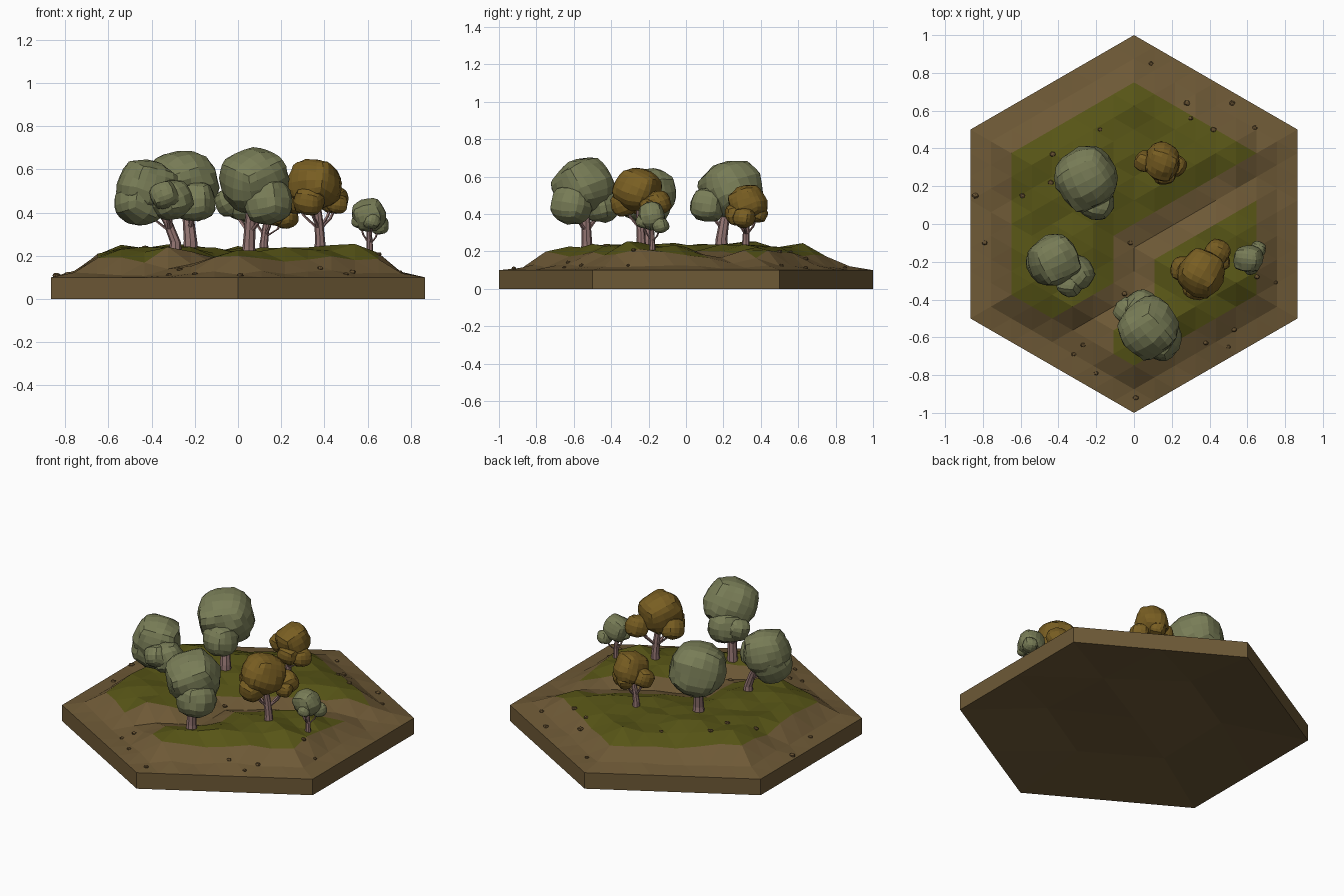
import bpy, bmesh, math, random
from mathutils import Vector, Euler, noise
from mathutils.bvhtree import BVHTree

if "Cube" in bpy.data.objects:
    bpy.data.objects.remove(bpy.data.objects["Cube"])

random.seed(4)

def material(name, rgb):
    m = bpy.data.materials.new(name)
    m.diffuse_color = (*rgb, 1)
    m.use_nodes = True
    m.node_tree.nodes["Principled BSDF"].inputs["Base Color"].default_value = m.diffuse_color
    return m

DIRT = material("dirt", (0.155, 0.10, 0.037))
GRASS = material("grass", (0.095, 0.09, 0.008))
GREEN = material("green_leaves", (0.19, 0.205, 0.095))
BROWN = material("autumn_leaves", (0.19, 0.112, 0.016))
BARK = material("bark", (0.30, 0.18, 0.17))
STONE = material("stone", (0.13, 0.08, 0.03))

def finish(bm, name, *mats):
    bmesh.ops.recalc_face_normals(bm, faces=bm.faces)
    me = bpy.data.meshes.new(name)
    bm.to_mesh(me)
    bm.free()
    for m in mats:
        me.materials.append(m)
    ob = bpy.data.objects.new(name, me)
    bpy.context.collection.objects.link(ob)
    return ob

# --- hexagonal tile with a grassy mound and a sunken dirt path ---
PATH = [(0.95, 0.40), (0.38, 0.11), (0.0, -0.11), (0.0, -0.36), (-0.22, -0.55), (-0.5, -0.71)]
N = 8

def hex_dist(x, y):
    return max(abs(x), abs(x * 0.5 + y * 0.866), abs(x * 0.5 - y * 0.866)) / 0.866

def path_dist(x, y):
    p, best = Vector((x, y)), 9
    for a, b in zip(PATH, PATH[1:]):
        a, b = Vector(a), Vector(b)
        t = max(0, min(1, (p - a).dot(b - a) / (b - a).length_squared))
        best = min(best, (p - a.lerp(b, t)).length)
    return best

def lerp_table(d, table):
    for (d0, z0), (d1, z1) in zip(table, table[1:]):
        if d <= d1:
            return z0 + (z1 - z0) * (d - d0) / (d1 - d0)
    return table[-1][1]

MOUND = [(0, 0.225), (0.5, 0.23), (0.63, 0.23), (0.75, 0.19), (0.875, 0.122), (1, 0.1)]

def height(x, y):
    d = hex_dist(x, y)
    z = lerp_table(d, MOUND)
    rough = max(0, min(1, (1 - d) * 4))
    z += rough * (0.02 * noise.noise(Vector((x * 4 + 3.3, y * 4 + 1.7, 0.4))) + random.uniform(-0.016, 0.016))
    sunk = lerp_table(path_dist(x, y), [(0, 1), (0.05, 1), (0.15, 0), (9, 0)])
    return max(0.1, z - (z - 0.1) * 0.5 * sunk)

def underside(x, y):
    """Slightly hollow, uneven bottom that meets the ground at its rim."""
    return 0 if hex_dist(x, y) > 0.99 else 0.05 + random.uniform(-0.02, 0.02)

def hex_sheet(bm, n, z_of):
    """Triangular lattice filling the hexagon; returns its faces."""
    grid, faces = {}, []
    for q in range(-n, n + 1):
        for r in range(-n, n + 1):
            if abs(q + r) <= n:
                x, y = q * 0.8660254 / n, (r + q / 2) / n
                grid[q, r] = bm.verts.new((x, y, z_of(x, y)))
    for q in range(-n - 1, n + 1):
        for r in range(-n - 1, n + 1):
            for tri in (((q, r), (q + 1, r), (q, r + 1)), ((q + 1, r), (q + 1, r + 1), (q, r + 1))):
                if all(k in grid for k in tri):
                    faces.append(bm.faces.new([grid[k] for k in tri]))
    return faces

bm = bmesh.new()
for f in hex_sheet(bm, N, height):
    c = f.calc_center_median()
    f.material_index = int(hex_dist(c.x, c.y) < 0.75 and path_dist(c.x, c.y) > 0.115)
ground = BVHTree.FromBMesh(bm)

# skirt, then underside as its own sheet
rim = [e for e in bm.edges if e.is_boundary]
for v in bmesh.ops.extrude_edge_only(bm, edges=rim)["geom"]:
    if isinstance(v, bmesh.types.BMVert):
        v.co.z = 0
for f in bm.faces:
    if f.calc_center_median().z < 0.09:
        f.material_index = 0
finish(bm, "terrain_tile", DIRT, GRASS)
bm = bmesh.new()
hex_sheet(bm, 2, underside)
bmesh.ops.reverse_faces(bm, faces=bm.faces[:])
under = finish(bm, "tile_underside", DIRT)
if under.data.polygons[0].normal.z > 0:
    under.data.flip_normals()

def ground_z(x, y):
    return ground.ray_cast(Vector((x, y, 2)), Vector((0, 0, -1)))[0].z

# --- tree helpers ---
def blob(bm, centre, size, cuts):
    """Chunky rounded cube, turned and uneven."""
    tmp = bmesh.new()
    bmesh.ops.create_cube(tmp, size=2)
    bmesh.ops.subdivide_edges(tmp, edges=tmp.edges[:], cuts=cuts, use_grid_fill=True)
    rot = Euler([random.uniform(-0.4, 0.4), random.uniform(-0.4, 0.4), random.uniform(0, 1.5)]).to_matrix()
    seed = Vector((random.random() * 9, 0, 0))
    remap = {}
    for v in tmp.verts:
        p = v.co.normalized().lerp(v.co * 0.8, 0.16)
        p = rot @ p * (1 + 0.10 * noise.noise(p * 1.8 + seed) + random.uniform(-0.02, 0.02))
        remap[v] = bm.verts.new(Vector(centre) + Vector(p[i] * size[i] for i in range(3)))
    for f in tmp.faces:
        bm.faces.new([remap[v] for v in f.verts])
    tmp.free()

def tube(bm, pts, radii, sides):
    """Tapered faceted limb with level rings."""
    rings = []
    for p, r in zip(pts, radii):
        rings.append([bm.verts.new((p[0] + r * math.cos(i * math.tau / sides),
                                    p[1] + r * math.sin(i * math.tau / sides), p[2]))
                      for i in range(sides)])
    for a, b in zip(rings, rings[1:]):
        for i in range(sides):
            j = (i + 1) % sides
            bm.faces.new((a[i], a[j], b[j], b[i]))
    bm.faces.new(rings[0])
    bm.faces.new(rings[-1])

def tree(name, base, crown, size, lobes, leaves):
    s = size[2] / 0.16
    foot = Vector((*base, ground_z(*base) - 0.02))
    top = Vector(crown)
    bm = bmesh.new()
    knee = foot.lerp(top, 0.25)
    knee.z = foot.lerp(top, 0.45).z
    tube(bm, [foot, foot + Vector((0, 0, 0.05)), knee, top],
         [0.036 * s, 0.031 * s, 0.027 * s, 0.02 * s], 8)
    for x, y, z, _ in lobes:
        start = foot.lerp(knee, 0.7)
        end = Vector((x, y, z))
        bend = start.lerp(end, 0.6) + Vector((0, 0, -0.02))
        tube(bm, [start, bend, end], [0.014 * s, 0.011 * s, 0.006 * s], 5)
    finish(bm, name + "_trunk", BARK)
    bm = bmesh.new()
    blob(bm, crown, size, 4)
    for x, y, z, r in lobes:
        blob(bm, (x, y, z), (r, r, r * 0.95), 3)
    finish(bm, name + "_crown", leaves)

# --- trees: base, crown centre, crown radii, side lobes ---
tree("back_green_tree", (-0.22, 0.19), (-0.255, 0.245, 0.53), (0.165, 0.17, 0.16),
     [(-0.20, 0.115, 0.45, 0.10)], GREEN)
tree("left_green_tree", (-0.29, -0.20), (-0.425, -0.19, 0.52), (0.14, 0.14, 0.13),
     [(-0.31, -0.26, 0.46, 0.10), (-0.45, -0.2, 0.45, 0.12), (-0.34, -0.32, 0.48, 0.07)], GREEN)
tree("front_green_tree", (0.05, -0.53), (0.075, -0.55, 0.55), (0.16, 0.16, 0.15),
     [(0.14, -0.61, 0.45, 0.115), (0.04, -0.45, 0.45, 0.105), (-0.03, -0.46, 0.45, 0.075)], GREEN)
tree("large_autumn_tree", (0.38, -0.24), (0.355, -0.26, 0.53), (0.125, 0.13, 0.12),
     [(0.44, -0.15, 0.46, 0.07), (0.26, -0.24, 0.46, 0.07), (0.33, -0.33, 0.455, 0.075),
      (0.46, -0.20, 0.44, 0.05)], BROWN)
tree("back_autumn_tree", (0.12, 0.32), (0.15, 0.33, 0.46), (0.095, 0.105, 0.10),
     [(0.22, 0.31, 0.38, 0.06), (0.06, 0.33, 0.42, 0.06), (0.16, 0.27, 0.40, 0.065),
      (0.15, 0.385, 0.40, 0.05)], BROWN)
tree("small_green_tree", (0.61, -0.18), (0.605, -0.185, 0.39), (0.08, 0.075, 0.078),
     [(0.655, -0.135, 0.34, 0.045), (0.56, -0.19, 0.36, 0.035), (0.62, -0.23, 0.36, 0.04)], GREEN)

# --- scattered pebbles ---
bm = bmesh.new()
spots = [(-0.18, 0.5), (-0.43, 0.37), (-0.59, 0.15), (-0.84, 0.15), (-0.79, -0.1), (0.28, 0.64),
         (0.3, 0.56), (0.52, 0.64), (0.64, 0.51), (0.42, 0.5), (0.09, 0.85), (0.75, -0.31),
         (0.38, -0.63), (0.5, -0.65), (0.53, -0.56), (0.01, -0.92), (-0.2, -0.79), (-0.32, -0.69),
         (-0.27, -0.64), (-0.05, -0.37), (0.65, -0.28), (-0.02, -0.1), (-0.44, 0.22)]
for x, y in spots:
    r = random.uniform(0.009, 0.016)
    blob(bm, (x, y, ground_z(x, y) + r * 0.1), (r * 1.2, r, r * 0.8), 1)
finish(bm, "pebbles", STONE)
